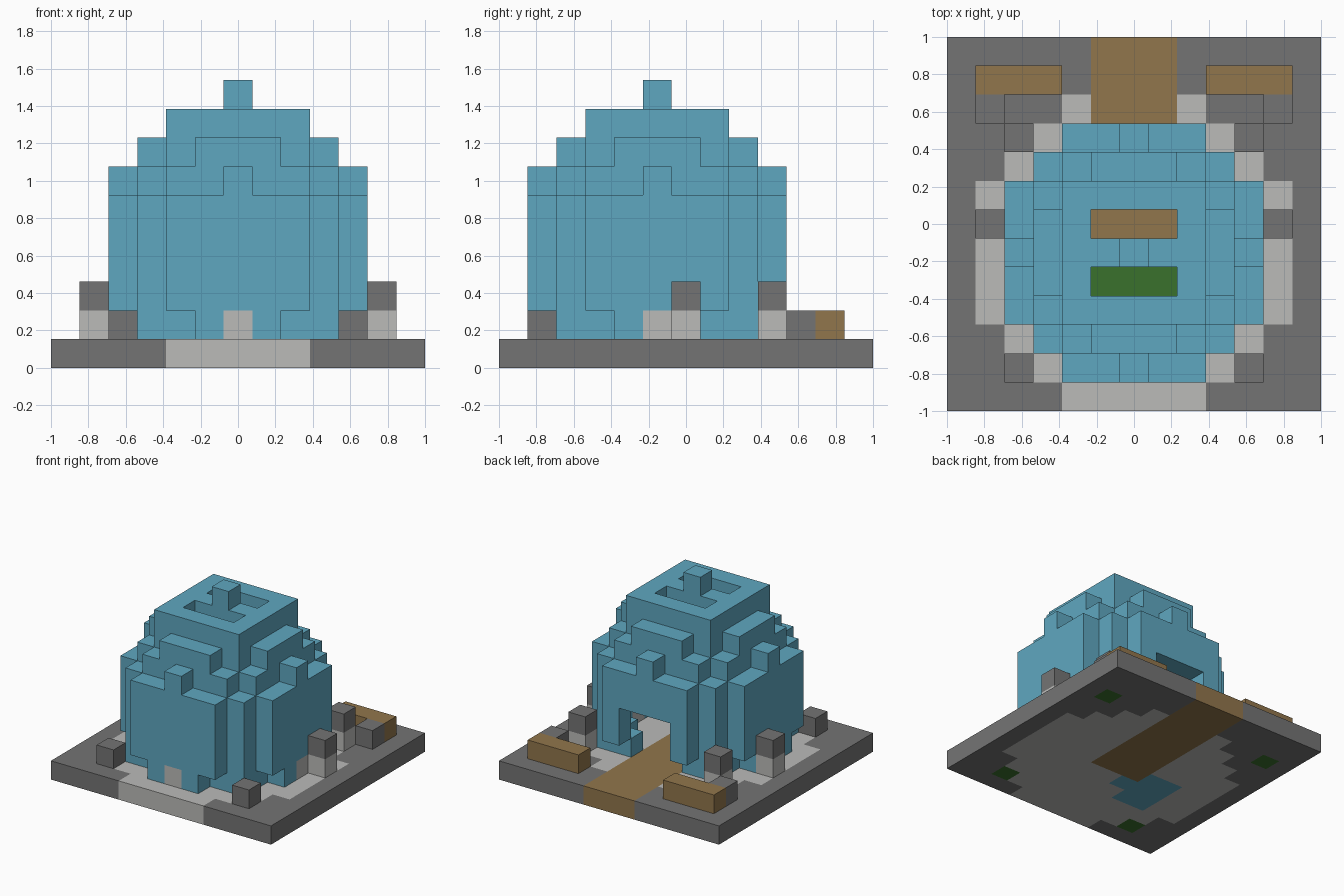
import bpy, bmesh
from mathutils import Vector

N = 13                 # blocks along each side of the base
S = 2 / N              # block size
CX, CY = 6, 5          # block under the dome's tip

if "Cube" in bpy.data.objects:
    bpy.data.objects.remove(bpy.data.objects["Cube"], do_unlink=True)


def linear(c):
    c /= 255
    return c / 12.92 if c <= 0.04045 else ((c + 0.055) / 1.055) ** 2.4


def material(name, *rgb):
    m = bpy.data.materials.new(name)
    col = [linear(c) for c in rgb] + [1]
    m.diffuse_color = col
    m.use_nodes = True
    m.node_tree.nodes["Principled BSDF"].inputs["Base Color"].default_value = col
    return m


ice = material("ice blue", 95, 167, 192)
stone = material("dark stone", 116, 116, 116)
snow = material("pale snow", 187, 187, 185)
wood = material("brown wood", 145, 118, 76)
green = material("dark green", 58, 113, 44)

grid = {}              # block position -> part name
mats = {}              # part name -> material


def box(xs, ys, zs):
    """Inclusive block ranges, each given as (first, last)."""
    return {(x, y, z) for x in range(xs[0], xs[1] + 1)
            for y in range(ys[0], ys[1] + 1) for z in range(zs[0], zs[1] + 1)}


def place(name, mat, cells):
    """Later parts replace earlier ones where they overlap."""
    mats[name] = mat
    for c in cells:
        grid[c] = name


def mirror(cells):
    return cells | {(2 * CX - x, y, z) for x, y, z in cells}


# Base slab, round snow floor, wooden path, pool and planted spots
slab = box((0, N - 1), (0, N - 1), (0, 0))
place("base_slab", stone, slab)
place("snow_floor", snow, {c for c in slab if (c[0] - CX) ** 2 + (c[1] - CY) ** 2 < 30})
place("path", wood, box((5, 7), (5, 12), (0, 0)))
place("floor_pool", ice, box((3, 4), (3, 5), (0, 0)) | {(5, 4, 0)})
place("planted_spots", green, mirror({(2, 1, 0), (1, 10, 0)}))


# Dome: stacked stepped layers, hollowed to a one-block shell
def layer(z):
    """Squared radius limit and half width of the layer."""
    if z == 1:
        return 18, 4
    if z <= 5:
        return 20, 4
    return {6: (16, 4), 7: (10, 3), 8: (8, 2)}[z]


def in_dome(x, y, z):
    if not 1 <= z <= 8:
        return False
    u, v = abs(x - CX), abs(y - CY)
    limit, half = layer(z)
    return max(u, v) <= half and u * u + v * v <= limit


def is_shell(x, y, z):
    around = [(x + 1, y, z), (x - 1, y, z), (x, y + 1, z), (x, y - 1, z), (x, y, z + 1)]
    return not all(in_dome(*c) for c in around)


dome = {c for c in box((0, 12), (0, 12), (1, 8)) if in_dome(*c) and is_shell(*c)}
dome -= box((5, 7), (8, 9), (1, 3))                                # doorway
dome -= box((5, 7), (4, 4), (8, 8)) | box((5, 7), (6, 6), (8, 8))  # roof vents
dome.add((CX, CY, 9))                                              # tip
place("dome", ice, dome)
place("wall_snow_blocks", snow, mirror({(10, 5, 1)}) | {(6, 1, 1)})
place("bed", green, box((5, 7), (4, 4), (1, 1)))

# Posts, stones and benches around the dome
place("post_feet", snow, mirror({(1, 6, 1), (2, 9, 1)}))
place("post_caps", stone, mirror({(1, 6, 2), (2, 9, 2)}))
place("corner_stones", stone, mirror({(2, 1, 1), (1, 10, 1)}))
place("benches", wood, mirror(box((1, 3), (11, 11), (1, 1))))


# Turn each part's blocks into one mesh of exposed faces
def build(name):
    bm = bmesh.new()
    for cell in [c for c, part in grid.items() if part == name]:
        for axis in range(3):
            for side in (0, 1):
                n = list(cell)
                n[axis] += 2 * side - 1
                if tuple(n) in grid:
                    continue
                a, b = (axis + 1) % 3, (axis + 2) % 3
                ring = []
                for da, db in ((0, 0), (1, 0), (1, 1), (0, 1)):
                    p = Vector(cell)
                    p[axis] += side
                    p[a] += da
                    p[b] += db
                    ring.append(bm.verts.new((p.x * S - 1, p.y * S - 1, p.z * S)))
                bm.faces.new(ring if side else ring[::-1])
    bmesh.ops.remove_doubles(bm, verts=bm.verts[:], dist=S / 100)
    mesh = bpy.data.meshes.new(name)
    bm.to_mesh(mesh)
    bm.free()
    mesh.materials.append(mats[name])
    bpy.context.collection.objects.link(bpy.data.objects.new(name, mesh))


for part in mats:
    build(part)
